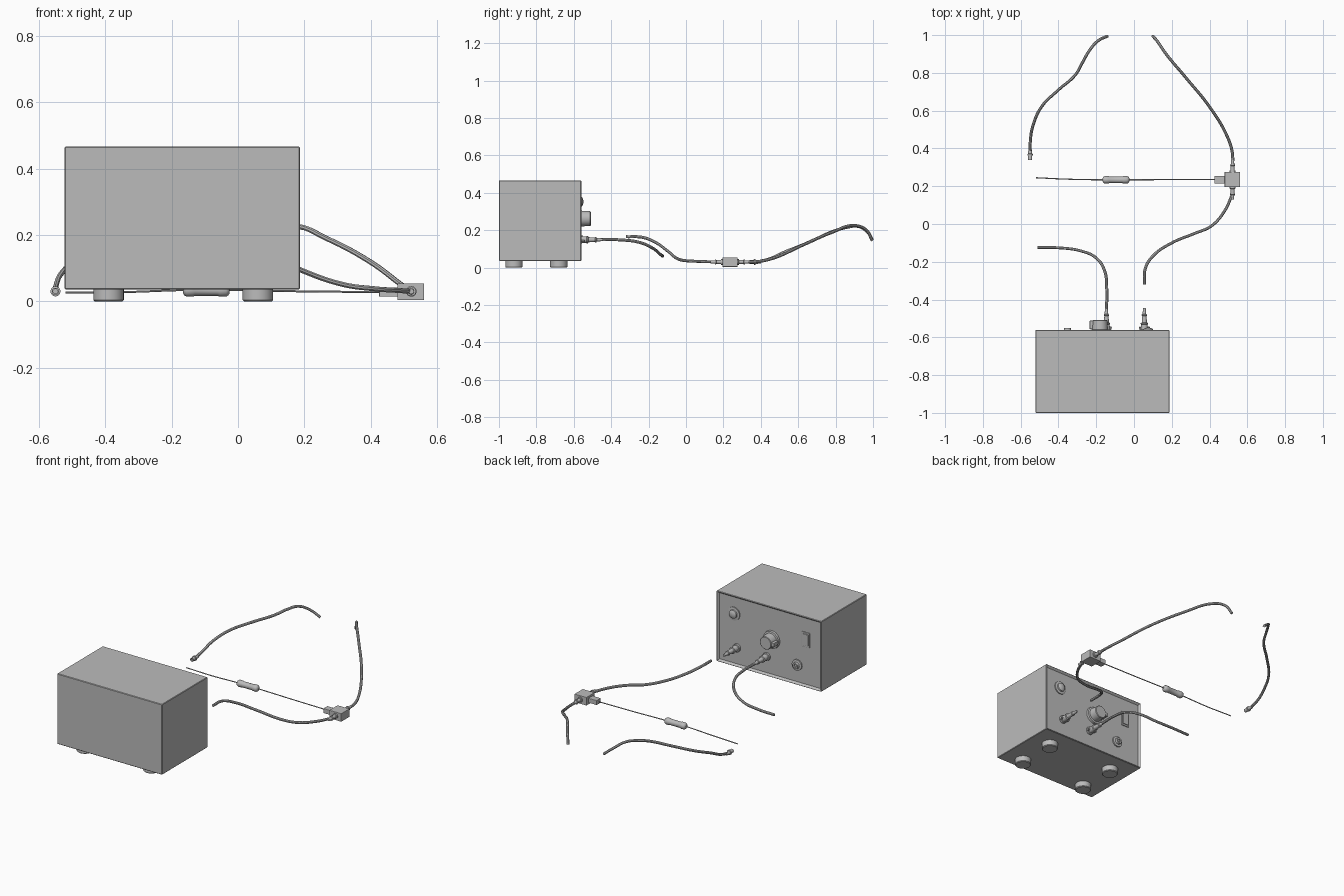
import bpy, bmesh, math
from mathutils import Vector, Matrix

if "Cube" in bpy.data.objects:
    bpy.data.objects.remove(bpy.data.objects["Cube"])

GREY = (0.5, 0.5, 0.5, 1)
mat = bpy.data.materials.new("plain grey")
mat.use_nodes = True
mat.diffuse_color = GREY
mat.node_tree.nodes["Principled BSDF"].inputs["Base Color"].default_value = GREY


def finish(name, bm, smooth=False):
    bmesh.ops.recalc_face_normals(bm, faces=bm.faces)
    me = bpy.data.meshes.new(name)
    bm.to_mesh(me)
    bm.free()
    ob = bpy.data.objects.new(name, me)
    bpy.context.collection.objects.link(ob)
    me.materials.append(mat)
    if smooth:
        bpy.ops.object.select_all(action="DESELECT")
        ob.select_set(True)
        bpy.context.view_layer.objects.active = ob
        bpy.ops.object.shade_smooth_by_angle(angle=math.radians(35))
    return ob


def box(name, lo, hi, bevel=0.0):
    lo, hi = Vector(lo), Vector(hi)
    bm = bmesh.new()
    bmesh.ops.create_cube(bm, size=1, matrix=Matrix.Translation((lo + hi) / 2) @ Matrix.Diagonal((*(hi - lo), 1)))
    if bevel:
        bmesh.ops.bevel(bm, geom=bm.edges[:], offset=bevel, segments=2, affect="EDGES", profile=0.5)
    return finish(name, bm)


def turned(name, origin, axis, profile, sides=24):
    """Capped turned part; profile holds (distance along axis, radius)."""
    rot = Vector((0, 0, 1)).rotation_difference(Vector(axis)).to_matrix()
    bm = bmesh.new()
    rings = []
    for t, r in profile:
        rings.append([bm.verts.new(Vector(origin) + rot @ Vector((
            r * math.cos(a * math.tau / sides), r * math.sin(a * math.tau / sides), t))) for a in range(sides)])
    for a, b in zip(rings, rings[1:]):
        for i in range(sides):
            j = (i + 1) % sides
            bm.faces.new((a[i], a[j], b[j], b[i]))
    bm.faces.new(rings[0])
    bm.faces.new(rings[-1])
    return finish(name, bm, True)


def cable(name, points, radius):
    cu = bpy.data.curves.new(name, "CURVE")
    cu.dimensions = "3D"
    cu.bevel_depth = radius
    cu.bevel_resolution = 2
    cu.resolution_u = 8
    cu.use_fill_caps = True
    sp = cu.splines.new("BEZIER")
    sp.bezier_points.add(len(points) - 1)
    for bp, co in zip(sp.bezier_points, points):
        bp.co = co
        bp.handle_left_type = bp.handle_right_type = "AUTO"
    tmp = bpy.data.objects.new(name, cu)
    bpy.context.collection.objects.link(tmp)
    me = bpy.data.meshes.new_from_object(tmp.evaluated_get(bpy.context.evaluated_depsgraph_get()))
    bpy.data.objects.remove(tmp)
    bm = bmesh.new()
    bm.from_mesh(me)
    bpy.data.meshes.remove(me)
    finish(name, bm, True)


# Case with a recessed control panel on the back
BACK, PANEL = -0.56, -0.572
bm = bmesh.new()
lo, hi = Vector((-0.522, -1, 0.036)), Vector((0.187, BACK, 0.466))
bmesh.ops.create_cube(bm, size=1, matrix=Matrix.Translation((lo + hi) / 2) @ Matrix.Diagonal((*(hi - lo), 1)))
bmesh.ops.bevel(bm, geom=bm.edges[:], offset=0.003, segments=1, affect="EDGES")
bm.normal_update()
rear = max(bm.faces, key=lambda f: f.calc_center_median().y + f.calc_area())
rear = [f for f in bm.faces if f.normal.y > 0.99][0]
bmesh.ops.inset_region(bm, faces=[rear], thickness=0.015)
bmesh.ops.translate(bm, verts=rear.verts, vec=(0, PANEL - BACK, 0))
finish("case", bm)

# Feet
for sx, x in (("right", -0.39), ("left", 0.06)):
    for sy, y in (("front", -0.92), ("back", -0.68)):
        turned(f"{sy}_{sx}_foot", (x, y, 0), (0, 0, 1), [(0, 0.042), (0.004, 0.046), (0.038, 0.046)], 32)

# Panel fittings
OUT = (0, 1, 0)
turned("lamp_socket", (0.075, PANEL, 0.352), OUT,
       [(0, 0.04), (0.006, 0.04), (0.008, 0.026), (0.016, 0.025), (0.02, 0.018), (0.023, 0.008)])
turned("small_socket", (-0.352, PANEL, 0.153), OUT,
       [(0, 0.033), (0.008, 0.033), (0.01, 0.02), (0.022, 0.018), (0.022, 0.009), (0.014, 0.009)])
turned("selector_knob", (-0.18, PANEL, 0.262), OUT,
       [(0, 0.054), (0.012, 0.052), (0.014, 0.042), (0.06, 0.039), (0.063, 0.036)], 32)
box("knob_pointer", (-0.235, PANEL + 0.016, 0.25), (-0.18, -0.512, 0.274), 0.003)
box("switch_frame", (-0.438, PANEL, 0.278), (-0.384, PANEL + 0.006, 0.368), 0.002)
box("switch_rocker", (-0.43, PANEL, 0.288), (-0.392, PANEL + 0.01, 0.358), 0.002)

# Plugs on the panel
for name, x in (("left_plug", 0.055), ("right_plug", -0.146)):
    turned(name, (x, PANEL, 0.149), OUT,
           [(0, 0.024), (0.012, 0.024), (0.014, 0.019), (0.04, 0.017), (0.042, 0.02), (0.048, 0.02), (0.05, 0.014),
            (0.085, 0.011), (0.087, 0.014), (0.093, 0.014), (0.095, 0.01), (0.128, 0.007)])
    for side in (-1, 1):
        turned(name + "_lug", (x + side * 0.016, PANEL, 0.142), (side * 0.3, 1, 0), [(0, 0.006), (0.03, 0.005)], 10)

# Cables
R = 0.008
cable("panel_cable", [(-0.146, -0.46, 0.149), (-0.144, -0.35, 0.148), (-0.155, -0.25, 0.135), (-0.2, -0.18, 0.105),
                      (-0.28, -0.143, 0.075), (-0.4, -0.126, 0.063), (-0.51, -0.125, 0.06)], R)
cable("adaptor_front_cable", [(0.055, -0.32, 0.165), (0.06, -0.235, 0.162), (0.1, -0.17, 0.138), (0.2, -0.1, 0.09),
                              (0.32, -0.05, 0.05), (0.41, -0.01, 0.038), (0.48, 0.07, 0.033), (0.522, 0.16, 0.03)], R)
cable("adaptor_rear_cable", [(0.522, 0.29, 0.03), (0.52, 0.38, 0.032), (0.495, 0.46, 0.048), (0.4, 0.62, 0.118),
                             (0.27, 0.78, 0.188), (0.17, 0.9, 0.225), (0.125, 0.965, 0.2), (0.1, 0.995, 0.145)], R)
cable("loose_cable", [(-0.55, 0.38, 0.03), (-0.548, 0.45, 0.048), (-0.535, 0.52, 0.08), (-0.49, 0.62, 0.12),
                      (-0.4, 0.71, 0.16), (-0.31, 0.79, 0.195), (-0.27, 0.86, 0.215), (-0.235, 0.92, 0.22),
                      (-0.19, 0.97, 0.19), (-0.14, 0.995, 0.15)], R)

# Adaptor box with its cable connectors
box("adaptor_body", (0.48, 0.195, 0.004), (0.561, 0.275, 0.054), 0.002)
box("adaptor_nose", (0.425, 0.215, 0.014), (0.482, 0.255, 0.042), 0.002)
SLEEVE = [(0, 0.016), (0.008, 0.016), (0.01, 0.011), (0.034, 0.01), (0.035, 0.014), (0.041, 0.014), (0.042, 0.009),
          (0.065, 0.008)]
turned("front_connector", (0.522, 0.196, 0.03), (0, -1, 0), SLEEVE)
turned("rear_connector", (0.522, 0.274, 0.03), OUT, SLEEVE)
turned("loose_connector", (-0.55, 0.34, 0.03), OUT,
       [(0.02, 0.007), (0, 0.007), (0, 0.011), (0.022, 0.011), (0.023, 0.015), (0.031, 0.015), (0.032, 0.011),
        (0.06, 0.008)])

# Resistor on a thin wire
turned("resistor_body", (-0.166, 0.234, 0.034), (1, 0, 0),
       [(0, 0.009), (0.004, 0.016), (0.011, 0.02), (0.03, 0.02), (0.037, 0.0175), (0.104, 0.0175), (0.111, 0.02),
        (0.13, 0.02), (0.137, 0.016), (0.141, 0.009)])
cable("resistor_wire", [(-0.52, 0.245, 0.027), (-0.34, 0.237, 0.028), (-0.16, 0.234, 0.034), (-0.03, 0.234, 0.034),
                        (0.2, 0.235, 0.03), (0.43, 0.235, 0.028)], 0.003)
